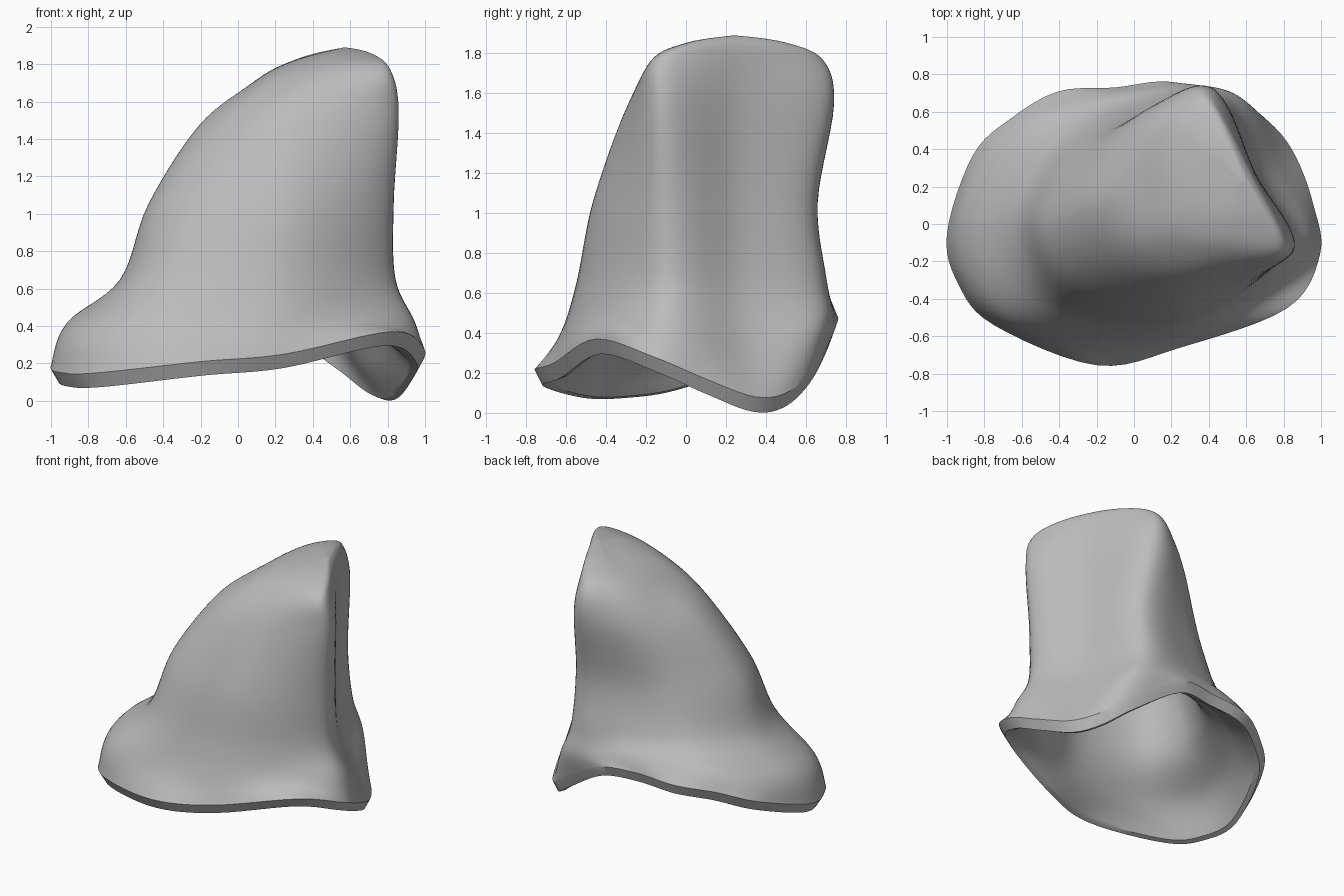
import bpy
import bmesh
from mathutils import Vector

default_cube = bpy.data.objects.get("Cube")
if default_cube:
    bpy.data.objects.remove(default_cube, do_unlink=True)

SEGMENTS = 96
SPAN_STEPS = 7


def spline(p0, p1, p2, p3, t):
    """Catmull-Rom point between p1 and p2."""
    return p1 + 0.5 * t * ((p2 - p0) + t * ((2 * p0 - 5 * p1 + 4 * p2 - p3)
                           + t * (3 * (p1 - p2) + p3 - p0)))


def closed_ring(points):
    """Smooth closed outline resampled to a fixed number of segments."""
    points = [Vector(p) for p in points]
    count = len(points)
    steps = SEGMENTS // count
    return [spline(points[i - 1], points[i], points[(i + 1) % count],
                   points[(i + 2) % count], s / steps)
            for i in range(count) for s in range(steps)]


def smooth_rings(rings):
    """Extra rings between the given sections, following smooth rails."""
    result = []
    last = len(rings) - 1
    for i in range(last):
        around = (rings[max(i - 1, 0)], rings[i], rings[i + 1], rings[min(i + 2, last)])
        for s in range(SPAN_STEPS):
            result.append([spline(*rail, s / SPAN_STEPS) for rail in zip(*around)])
    return result + [rings[last]]


def shrink(ring, factor, drop):
    """Copy of a ring pulled towards its middle and moved down."""
    middle = sum(ring, Vector()) / len(ring)
    down = Vector((0, 0, drop))
    return [Vector((middle.x + (p.x - middle.x) * factor,
                    middle.y + (p.y - middle.y) * factor, p.z)) - down for p in ring]


def skin(bm, rings):
    """Quads between neighbouring rings."""
    rows = [[bm.verts.new(p) for p in ring] for ring in rings]
    for lower, upper in zip(rows, rows[1:]):
        for i in range(SEGMENTS):
            j = (i + 1) % SEGMENTS
            bm.faces.new((lower[i], lower[j], upper[j], upper[i]))


# Sections, each starting at the right-hand ridge and running to the back
rim = closed_ring([
    (.995, -.16, .28), (.96, .1, .17), (.87, .35, .08), (.75, .52, .11),
    (.55, .66, .25), (.2, .76, .46), (-.1, .73, .48), (-.4, .71, .46),
    (-.65, .57, .42), (-.86, .37, .33), (-1, -.05, .19), (-.94, -.32, .15),
    (-.75, -.54, .15), (-.2, -.755, .21), (.25, -.66, .25), (.82, -.45, .37)])
flare = closed_ring([
    (.92, -.17, .44), (.77, .33, .3), (.53, .7, .45), (0, .71, .57),
    (-.6, .52, .54), (-.92, -.03, .41), (-.67, -.52, .36), (.22, -.6, .42)])
waist = closed_ring([
    (.825, -.14, .66), (.67, .28, .62), (.47, .68, .66), (.02, .63, .72),
    (-.4, .45, .7), (-.63, 0, .65), (-.42, -.44, .64), (.26, -.53, .65)])
middle = closed_ring([
    (.82, -.14, 1.05), (.65, .26, 1.05), (.46, .64, 1.05), (.05, .58, 1.05),
    (-.29, .39, 1.05), (-.48, 0, 1.05), (-.28, -.34, 1.05), (.29, -.46, 1.05)])
shoulder = closed_ring([
    (.85, -.15, 1.55), (.65, .27, 1.55), (.43, .72, 1.55), (.12, .64, 1.5),
    (-.1, .42, 1.47), (-.21, .1, 1.47), (-.06, -.19, 1.46), (.32, -.31, 1.5)])
crown = closed_ring([
    (.81, -.13, 1.77), (.63, .28, 1.8), (.41, .67, 1.77), (.23, .6, 1.75),
    (.1, .42, 1.71), (.07, .15, 1.69), (.15, -.07, 1.69), (.47, -.16, 1.75)])
peak = Vector((.57, .24, 1.89))
cap = [p.lerp(peak, .43) + Vector((0, 0, .035)) for p in crown]

# Cut edge, inner ledge and narrower hollow
lower_edge = shrink(rim, .957, .075)
lip = shrink(rim, .92, .065)
hollow_top = Vector((.43, .2, 1.58))
hollow = [lip, shrink(flare, .84, .09), shrink(waist, .78, .13),
          shrink(middle, .76, .08), shrink(shoulder, .7, .12),
          [hollow_top.copy() for _ in rim]]

bm = bmesh.new()
skin(bm, smooth_rings([rim, flare, waist, middle, shoulder, crown, cap,
                       [peak.copy() for _ in rim]]))
skin(bm, [rim, lower_edge, lip])
skin(bm, smooth_rings(hollow))
bmesh.ops.remove_doubles(bm, verts=bm.verts, dist=.0005)
bmesh.ops.recalc_face_normals(bm, faces=bm.faces)
mesh = bpy.data.meshes.new("hollow_cap")
bm.to_mesh(mesh)
bm.free()
shell = bpy.data.objects.new("hollow_cap", mesh)
bpy.context.collection.objects.link(shell)

# Plain grey surface
grey = bpy.data.materials.new("plain_grey")
grey.use_nodes = True
colour = (.5, .5, .5, 1)
grey.diffuse_color = colour
grey.node_tree.nodes["Principled BSDF"].inputs["Base Color"].default_value = colour
mesh.materials.append(grey)

bpy.context.view_layer.objects.active = shell
shell.select_set(True)
bpy.ops.object.shade_smooth_by_angle(angle=.5)
